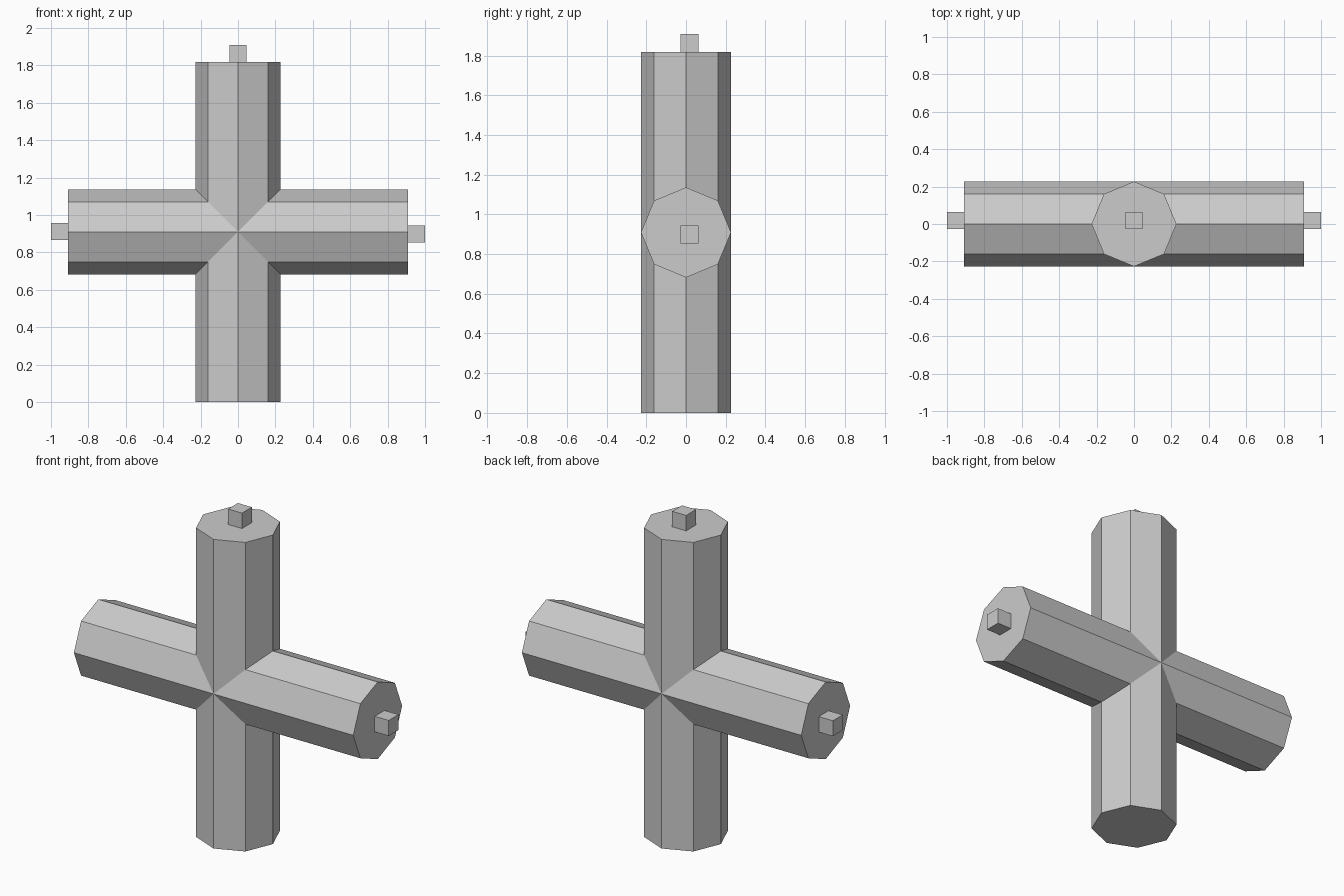
import bpy, bmesh
from math import cos, sin, pi
from mathutils import Matrix, Vector

if "Cube" in bpy.data.objects:
    bpy.data.objects.remove(bpy.data.objects["Cube"])

R = 0.227        # octagon corner radius
ARM = 0.909      # arm length from the hub, also hub height
PEG = 0.091      # peg cube size


def finish(name, bm):
    bmesh.ops.recalc_face_normals(bm, faces=bm.faces)
    mesh = bpy.data.meshes.new(name)
    bm.to_mesh(mesh)
    bm.free()
    obj = bpy.data.objects.new(name, mesh)
    bpy.context.collection.objects.link(obj)
    return obj


# Cross body: four octagonal arms, mitred at 45 degrees and welded at the hub
bm = bmesh.new()
for k in range(4):
    turn = Matrix.Translation((0, 0, ARM)) @ Matrix.Rotation(k * pi / 2, 4, 'Y')
    inner, outer = [], []
    for i in range(8):
        x, y = R * cos(i * pi / 4), R * sin(i * pi / 4)
        inner.append(bm.verts.new(turn @ Vector((x, y, abs(x)))))
        outer.append(bm.verts.new(turn @ Vector((x, y, ARM))))
    for i in range(8):
        j = (i + 1) % 8
        bm.faces.new((inner[i], inner[j], outer[j], outer[i]))
    bm.faces.new(outer)
bmesh.ops.remove_doubles(bm, verts=bm.verts, dist=0.0001)
finish("cross_body", bm)

# Small square pegs on the top and side ends
mid = ARM + PEG / 2
for name, loc in (("top_peg", (0, 0.018, ARM + mid)),
                  ("left_peg", (-mid, 0.018, 0.911)),
                  ("right_peg", (mid, 0.018, 0.899))):
    bm = bmesh.new()
    bmesh.ops.create_cube(bm, size=PEG, matrix=Matrix.Translation(loc))
    finish(name, bm)
